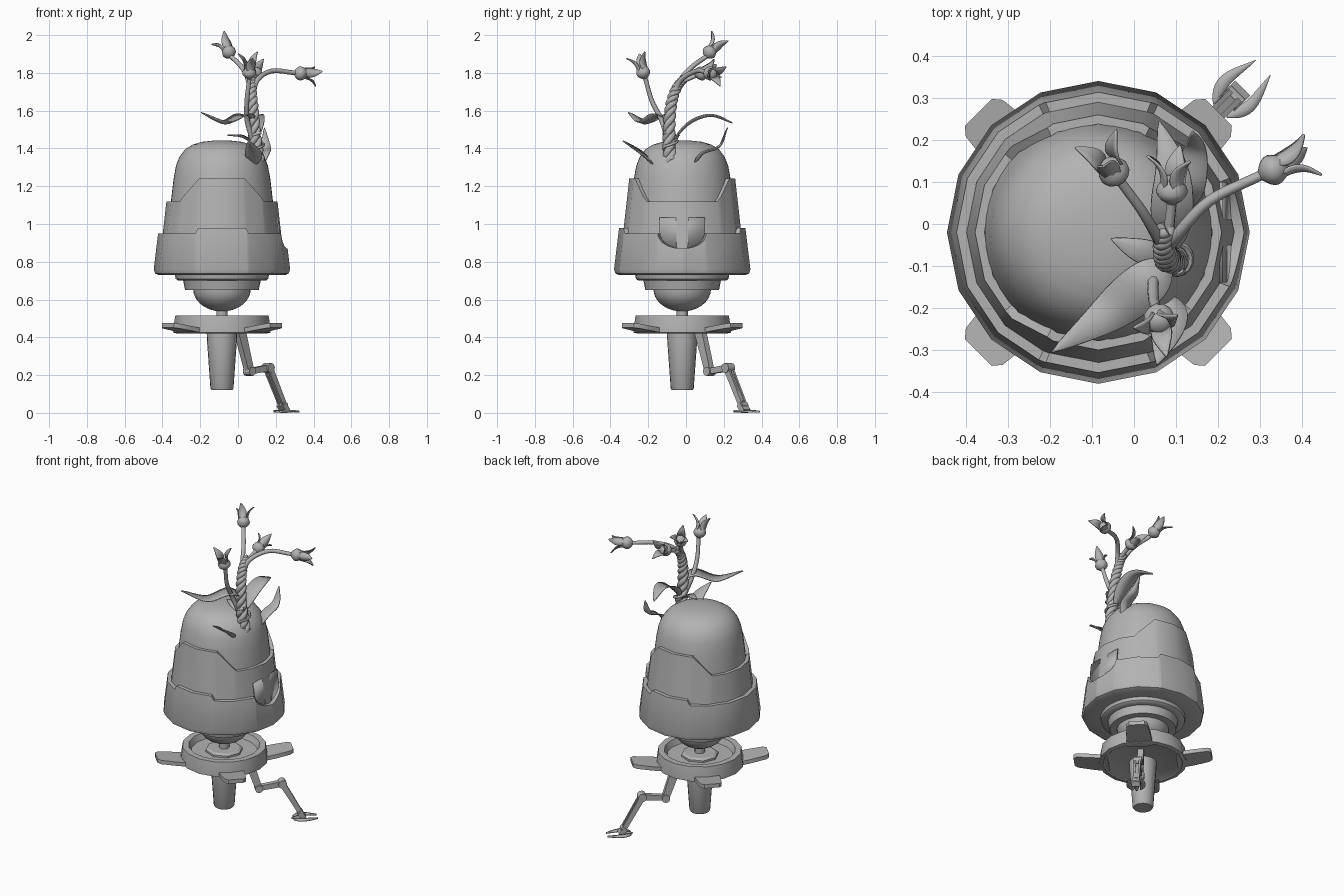
import bpy, bmesh, math
from mathutils import Vector as V

if "Cube" in bpy.data.objects:
    bpy.data.objects.remove(bpy.data.objects["Cube"])

CX, CY = -0.085, -0.02
grey = bpy.data.materials.new("plain grey")
grey.diffuse_color = (0.45, 0.45, 0.45, 1)
grey.use_nodes = True
grey.node_tree.nodes["Principled BSDF"].inputs["Base Color"].default_value = grey.diffuse_color


def make(name, verts, faces, angle=35, solid=0):
    me = bpy.data.meshes.new(name)
    me.from_pydata([tuple(v) for v in verts], [], faces)
    bm = bmesh.new()
    bm.from_mesh(me)
    bmesh.ops.remove_doubles(bm, verts=bm.verts, dist=1e-5)
    bmesh.ops.recalc_face_normals(bm, faces=bm.faces)
    bm.to_mesh(me)
    bm.free()
    me.materials.append(grey)
    ob = bpy.data.objects.new(name, me)
    bpy.context.collection.objects.link(ob)
    bpy.ops.object.select_all(action='DESELECT')
    ob.select_set(True)
    bpy.context.view_layer.objects.active = ob
    bpy.ops.object.shade_smooth_by_angle(angle=math.radians(angle))
    if solid:
        m = ob.modifiers.new("thickness", 'SOLIDIFY')
        m.thickness, m.offset = solid, 0
    return ob


def grid_faces(rows, cols, wrap):
    return [(i * cols + j, i * cols + (j + 1) % cols, (i + 1) * cols + (j + 1) % cols, (i + 1) * cols + j)
            for i in range(rows - 1) for j in range(cols if wrap else cols - 1)]


def lathe(name, prof, n):
    vs = [(CX + r * math.cos(2 * math.pi * j / n), CY + r * math.sin(2 * math.pi * j / n), z)
          for r, z in prof for j in range(n)]
    fs = grid_faces(len(prof), n, True)
    return make(name, vs, fs + [tuple(range(n)), tuple(range(len(vs) - n, len(vs)))])


def shell(name, low, r_top, z_ref, t, top, breaks):
    """16-sided armour ring whose upper edge follows top(angle)."""
    angs = sorted({round(a % 360, 2) for a in [22.5 * k for k in range(16)] + breaks})
    n, rows = len(angs), len(low) + 3
    vs = [None] * (n * rows)
    r0, z0 = low[-1]
    for j, a in enumerate(angs):
        z = top((a + 180) % 360 - 180)
        r = r0 + (r_top - r0) * (z - z0) / (z_ref - z0)
        k = math.cos(math.pi / 16) / math.cos(math.radians(a % 22.5 - 11.25))
        for i, (rr, zz) in enumerate(low + [(r, z), (r - t, z), (r0 - t - .01, z0 + .01)]):
            vs[i * n + j] = (CX + rr * k * math.cos(math.radians(a)), CY + rr * k * math.sin(math.radians(a)), zz)
    return make(name, vs, grid_faces(rows, n, True))


def smooth_path(pts, n=6):
    p = [V(q) for q in pts]
    p = [2 * p[0] - p[1]] + p + [2 * p[-1] - p[-2]]
    out = []
    for i in range(1, len(p) - 2):
        a, b, c, d = p[i - 1:i + 3]
        for s in range(n):
            t = s / n
            out.append(.5 * (2 * b + (c - a) * t + (2 * a - 5 * b + 4 * c - d) * t * t + (3 * b - a - 3 * c + d) * t ** 3))
    return out + [p[-2]]


def tangent(p, i):
    return (p[min(i + 1, len(p) - 1)] - p[max(i - 1, 0)]).normalized()


def tube(name, path, rad, n=8):
    vs, side = [], V((1, .2, .1))
    for i, c in enumerate(path):
        t = tangent(path, i)
        side = (side - t * side.dot(t)).normalized()
        up, r = t.cross(side), rad(i / (len(path) - 1))
        vs += [c + r * (side * math.cos(2 * math.pi * j / n) + up * math.sin(2 * math.pi * j / n)) for j in range(n)]
    fs = grid_faces(len(path), n, True) + [tuple(range(n)), tuple(range(len(vs) - n, len(vs)))]
    return make(name, vs, fs, 60)


def leaf(name, pts, w, up=(0, 0, 1), fold=.25, thick=.006):
    path, vs = smooth_path(pts), []
    for i, c in enumerate(path):
        t = i / (len(path) - 1)
        h = w / 2 * (.06 + .94 * math.sin(math.pi * t ** .8)) if t < 1 else .001
        tn = tangent(path, i)
        s = tn.cross(V(up)).normalized()
        lift = s.cross(tn) * h * fold
        vs += [c - s * h + lift, c, c + s * h + lift]
    return make(name, vs, grid_faces(len(path), 3, False), 60, thick)


# --- pot: dome, two armour rings, stepped underside ---
dome = [(.285, .9), (.27, 1.12), (.256, 1.24), (.243, 1.31), (.225, 1.355), (.195, 1.395),
        (.155, 1.42), (.105, 1.435), (.05, 1.441), (.002, 1.442)]
lathe("dome", dome, 48)


def mid_top(a):
    d = abs(abs(a) - 90)                       # raised at front and back
    return 1.12 + .12 * min(1, max(0, (50 - d) / 24))


def low_top(a):
    if abs(a) < 22.5:                          # rounded notch on the right side
        return .95 - .08 * math.sqrt(1 - (a / 22.5) ** 2)
    return .95 + .03 * min(1, max(0, (25 - abs(abs(a) - 90)) / 3))


shell("middle_ring", [(.30, .80), (.328, .82)], .294, 1.12, .022, mid_top,
      [s + d for s in (90, 270) for d in (-50, -26, 26, 50)])
shell("lower_ring", [(.23, .73), (.335, .73), (.354, .738), (.361, .76)], .338, .95, .024, low_top,
      [s + d for s in (90, 270) for d in (-25, -22, 22, 25)] + list(range(-22, 23, 3)))
lathe("underside_steps", [(.30, .76), (.25, .735), (.245, .71), (.235, .702), (.205, .70), (.195, .65), (.15, .65)], 32)
ball = [(.152 * math.cos(b), .655 - .118 * math.sin(b)) for b in [math.pi / 2 * k / 9 for k in range(9)]]
lathe("ball_joint", ball + [(.03, .537)], 32)

# side plate, a rectangle with a rounded lower end
yz = [(-.12, 1.035), (.12, 1.035)] + [(.12 * math.cos(b), .96 - .09 * math.sin(b))
                                      for b in [math.pi * k / 14 for k in range(15)]]
make("side_plate", [(CX + .303 - (z - .95) * .12, CY + y, z) for y, z in yz], [tuple(range(len(yz)))], 35, .008)

# --- base: neck, dish, stem, fins ---
lathe("neck", [(.03, .48), (.03, .55)], 12)
lathe("base_nut", [(.11, .475), (.11, .49), (.095, .50), (.03, .50)], 8)
lathe("base_dish", [(.05, .425), (.225, .425), (.235, .42), (.258, .425), (.258, .445), (.247, .515),
                    (.21, .515), (.195, .478), (.02, .478)], 16)
lathe("base_stem", [(.081, .43), (.079, .38), (.061, .13), (.055, .12), (.02, .12)], 20)
outline = [(.2, .075), (.30, .072), (.385, .062), (.405, .045)]
outline += [(d, -s) for d, s in reversed(outline)]
for k in range(4):
    a = math.radians(45 + 90 * k)
    u, w = V((math.cos(a), math.sin(a), 0)), V((-math.sin(a), math.cos(a), 0))
    n = len(outline)
    vs = [V((CX, CY, h + .03 * (d - .2) / .2)) + u * d + w * s
          for h, th in ((.42, 0), (.445, 1)) for d, s in outline]
    fs = grid_faces(2, n, True) + [tuple(range(n)), tuple(range(n, 2 * n))]
    make(f"fin_{k + 1}", vs, fs)

# --- single folding leg along the back right diagonal ---
U, W = V((1, 1, 0)).normalized(), V((-1, 1, 0)).normalized()


def leg_pt(d, s, z):
    return V((CX, CY, z)) + U * d + W * s


def beam(name, p, q, width, h0, h1, s=0):
    a, b = leg_pt(p[0], s, p[1]), leg_pt(q[0], s, q[1])
    up = (b - a).normalized().cross(W)
    vs = [c + up * h * e + W * width / 2 * f for c, h in ((a, h0 / 2), (b, h1 / 2))
          for e, f in ((1, 1), (1, -1), (-1, -1), (-1, 1))]
    return make(name, vs, grid_faces(2, 4, True) + [(0, 1, 2, 3), (4, 5, 6, 7)])


def joint(name, d, z, r, w):
    tube(name, [leg_pt(d, -w / 2, z), leg_pt(d, w / 2, z)], lambda t: r, 12).data.shade_flat()


hip, elbow, knee, ankle = (.135, .43), (.205, .22), (.345, .238), (.455, .04)
beam("upper_leg", hip, elbow, .035, .055, .04)
beam("middle_leg", elbow, knee, .03, .03, .035)
for s in (-.014, .014):
    beam("lower_leg_rail", knee, ankle, .012, .035, .028, s)
beam("lower_leg_core", (.365, .2), (.445, .06), .018, .02, .02)
joint("elbow_joint", *elbow, .024, .05)
joint("knee_joint", *knee, .026, .05)
joint("ankle_joint", *ankle, .018, .045)
beam("foot_block", (.445, .045), (.475, .008), .05, .03, .03)
for s in (-1, 1):
    leaf("foot_claw", [leg_pt(d, s * o, z) for d, o, z in ((.41, .022, .008), (.47, .042, .01), (.555, .025, .006))],
         .03, fold=0, thick=.01)
leaf("heel_claw", [leg_pt(.47, 0, .01), leg_pt(.44, 0, .01), leg_pt(.4, 0, .006)], .03, fold=0, thick=.01)

# --- plant: twisted trunk made of three strands ---
trunk = smooth_path([(.108, -.08, 1.30), (.09, -.09, 1.46), (.078, -.08, 1.62), (.072, -.05, 1.72), (.075, -.01, 1.77)], 20)
for k in range(3):
    strand = []
    for i, c in enumerate(trunk):
        t = tangent(trunk, i)
        s = (V((1, 0, 0)) - t * t.x).normalized()
        f = i / (len(trunk) - 1)
        a, r = 2 * math.pi * (k / 3 + 4.5 * f), .02 - .008 * f
        strand.append(c + r * (s * math.cos(a) + t.cross(s) * math.sin(a)))
    tube(f"trunk_strand_{k + 1}", strand, lambda t: .02 - .008 * t)


def flower(name, base, tip):
    b, ax = V(base), (V(tip) - V(base)).normalized()
    L = (V(tip) - b).length / .135
    s = ax.orthogonal().normalized()
    w = ax.cross(s)
    radii = [.012, .027, .036, .038, .034, .028, .018]
    tube(name + "_bulb", [b + ax * L * .012 * i for i in range(7)], lambda t: radii[round(t * 6)], 12)
    for k in range(3):
        a = 2 * math.pi * k / 3
        o = s * math.cos(a) + w * math.sin(a)
        leaf(name + "_petal", [b + ax * L * h + o * r for h, r in ((.03, .03), (.07, .026), (.105, .036), (.137, .062))],
             .05, up=-o, fold=.3)


# flower stalks, each ending in a flower
stalks = {
    "left_flower": ([(.075, -.07, 1.66), (.055, -.03, 1.76), (.02, .03, 1.83), (-.035, .105, 1.885)], (-.085, .18, 1.98)),
    "right_flower": ([(.075, -.07, 1.66), (.10, -.03, 1.76), (.18, .055, 1.81), (.30, .115, 1.80)], (.42, .17, 1.79)),
    "front_flower": ([(.095, -.085, 1.40), (.05, -.125, 1.54), (.047, -.18, 1.65), (.06, -.215, 1.77)], (.06, -.26, 1.895)),
    "back_flower": ([(.075, -.07, 1.66), (.08, -.04, 1.74), (.09, .05, 1.785)], (.092, .165, 1.83)),
}
for nm, (pts, tip) in stalks.items():
    tube(nm + "_stalk", smooth_path(pts), lambda t: .015 - .003 * t)
    flower(nm, pts[-1], tip)

# leaves
leaf("large_front_leaf", [(.085, -.09, 1.55), (.03, -.14, 1.57), (-.07, -.22, 1.53), (-.195, -.305, 1.59)], .11)
leaf("back_leaf", [(.09, -.07, 1.44), (.09, .02, 1.53), (.09, .13, 1.57), (.06, .245, 1.535)], .10)
leaf("right_leaf", [(.12, .04, 1.30), (.135, .09, 1.37), (.145, .18, 1.41), (.14, .22, 1.51)], .07)
leaf("low_front_leaf", [(.085, -.17, 1.31), (.08, -.24, 1.37), (.055, -.335, 1.44)], .09)
leaf("small_left_leaf", [(.09, -.08, 1.42), (.02, -.065, 1.46), (-.055, -.035, 1.47)], .06)

# vine coiled round the trunk foot
coil = [V((.1 + .036 * math.cos(a), -.083 + .036 * math.sin(a), 1.345 + .012 * a)) for a in [.4 * k for k in range(30)]]
tube("coiled_vine", coil, lambda t: .008, 6)
